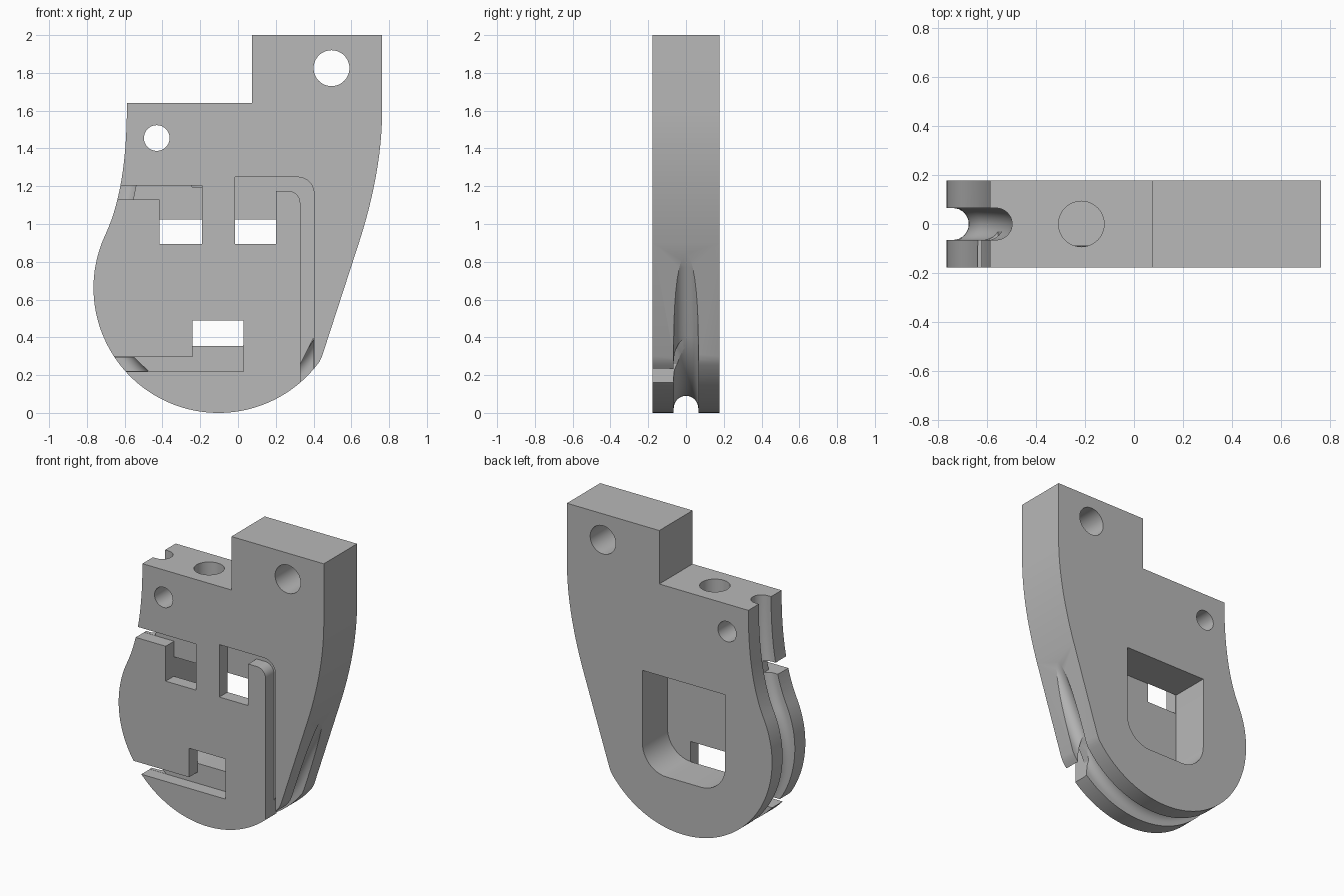
import bpy
import bmesh
from math import sin, cos, pi, radians
from mathutils import Vector

cube = bpy.data.objects.get("Cube")
if cube:
    bpy.data.objects.remove(cube, do_unlink=True)

grey = bpy.data.materials.new("plain grey")
grey.use_nodes = True
grey.diffuse_color = (0.48, 0.48, 0.48, 1)
grey.node_tree.nodes["Principled BSDF"].inputs["Base Color"].default_value = (0.48, 0.48, 0.48, 1)

HALF = 0.177            # half thickness of the plate
FLOOR = -0.088          # floor of the front channels
CX, CZ = -0.103, 0.662  # centre of the round lower end


def arc(x, z, r, a0, a1, n):
    angles = [radians(a0 + (a1 - a0) * i / n) for i in range(n + 1)]
    return [(x + r * cos(a), z + r * sin(a)) for a in angles]


def bezier(a, b, c, d, n=16):
    a, b, c, d = map(Vector, (a, b, c, d))
    ts = [i / n for i in range(n + 1)]
    return [tuple(a * (1 - t)**3 + b * 3 * t * (1 - t)**2 + c * 3 * t * t * (1 - t) + d * t**3)
            for t in ts]


def finish(name, bm):
    bmesh.ops.recalc_face_normals(bm, faces=bm.faces)
    mesh = bpy.data.meshes.new(name)
    bm.to_mesh(mesh)
    bm.free()
    obj = bpy.data.objects.new(name, mesh)
    bpy.context.collection.objects.link(obj)
    mesh.materials.append(grey)
    return obj


def prism(name, points, y0, y1):
    """Extrude an (x, z) outline from y0 to y1."""
    bm = bmesh.new()
    face = bm.faces.new([bm.verts.new((x, y0, z)) for x, z in points])
    out = bmesh.ops.extrude_face_region(bm, geom=[face])["geom"]
    moved = [v for v in out if isinstance(v, bmesh.types.BMVert)]
    bmesh.ops.translate(bm, verts=moved, vec=(0, y1 - y0, 0))
    return finish(name, bm)


def sweep_groove(name, path, r, reach):
    """Sweep a U section, round on the inner side, along an (x, z) path."""
    bm = bmesh.new()
    rings = []
    for i, p in enumerate(path):
        a, b = Vector(path[max(i - 1, 0)]), Vector(path[min(i + 1, len(path) - 1)])
        t = (b - a).normalized()
        inward = Vector((-t.y, t.x))
        section = [(-reach, -r)] + arc(0, 0, r, -90, 90, 16) + [(-reach, r)]
        rings.append([bm.verts.new((p[0] + inward.x * u, v, p[1] + inward.y * u))
                      for u, v in section])
    n = len(rings[0])
    for lo, hi in zip(rings, rings[1:]):
        for j in range(n):
            k = (j + 1) % n
            bm.faces.new((lo[j], lo[k], hi[k], hi[j]))
    bm.faces.new(rings[0])
    bm.faces.new(rings[-1])
    return finish(name, bm)


# Plate outline: stepped top, curved flanks, round lower end
outline = [(0.075, 1.64), (0.075, 2.0), (0.763, 2.0)]
outline += bezier((0.763, 1.6), (0.763, 1.35), (0.705, 1.1), (0.64, 0.9))
outline += [(0.445, 0.3)]
outline += arc(CX, CZ, 0.662, -36, -205, 80)
outline += bezier(outline[-1], (-0.61, 1.14), (-0.588, 1.4), (-0.588, 1.64))[1:]
plate = prism("plate", outline, -HALF, HALF)

cutters = []

# Cable groove around the edge, leaving straight through the slanted flank
ring = arc(CX, CZ, 0.637, 155, 334, 80)
lead_in = bezier((-0.563, 1.64), (-0.563, 1.4), (-0.588, 1.14), ring[0])[:-1]
end = ring[-1]
exit_dir = (sin(radians(26)), cos(radians(26)))
lead_out = [(end[0] + exit_dir[0] * d, end[1] + exit_dir[1] * d) for d in (0.2, 0.4, 0.65)]
cutters.append(sweep_groove("groove_cutter", [(-0.563, 1.75)] + lead_in + ring + lead_out,
                            0.065, 0.14))

# Back pocket with rounded lower corners
R = 0.18
pocket = [(-0.416, 1.025)]
pocket += arc(-0.416 + R, 0.355 + R, R, 180, 270, 12)
pocket += arc(0.201 - R, 0.355 + R, R, 270, 360, 12)
pocket += [(0.201, 1.025)]
cutters.append(prism("pocket_cutter", pocket, -0.09, 0.4))

# Front windows, each joined to its channel
upper = [(-0.9, 1.13), (-0.415, 1.13), (-0.415, 0.895), (-0.19, 0.895),
         (-0.19, 1.205), (-0.9, 1.205)]
lower = [(-0.9, 0.22), (0.03, 0.22), (0.03, 0.49), (-0.24, 0.49),
         (-0.24, 0.295), (-0.9, 0.295)]
hooked = [(-0.015, 0.895), (0.2, 0.895), (0.2, 1.175)]
hooked += arc(0.265, 1.11, 0.065, 90, 0, 8)
hooked += [(0.33, -0.1), (0.402, -0.1)]
hooked += arc(0.317, 1.163, 0.085, 0, 90, 10)
hooked += [(-0.015, 1.248)]
for points in (upper, lower, hooked):
    cutters.append(prism("channel_cutter", points, -0.4, FLOOR))

# Deeper ends where the channels meet the groove
meetings = ([(-0.9, 1.131), (-0.555, 1.131), (-0.54, 1.204), (-0.9, 1.204)],
            [(-0.9, 0.221), (-0.475, 0.221), (-0.55, 0.294), (-0.9, 0.294)],
            [(0.331, -0.05), (0.401, -0.05), (0.401, 0.40), (0.331, 0.26)])
for points in meetings:
    cutters.append(prism("channel_end_cutter", points, -0.3, -0.012))

# Cross holes and the blind hole in the lower step
for x, z, r in ((0.495, 1.825, 0.095), (-0.43, 1.455, 0.068)):
    cutters.append(prism("hole_cutter", arc(x, z, r, 0, 352.5, 47), -0.4, 0.4))
bore = prism("bore_cutter", arc(0, 0, 0.093, 0, 352.5, 47), 0, 0.6)
bore.rotation_euler.x = pi / 2
bore.location = (-0.215, 0, 1.195)
cutters.append(bore)
bpy.context.view_layer.update()

# Cut everything out of the plate
bpy.ops.object.select_all(action="DESELECT")
plate.select_set(True)
bpy.context.view_layer.objects.active = plate
for cutter in cutters:
    cutter.hide_render = True
    mod = plate.modifiers.new("cut", "BOOLEAN")
    mod.operation = "DIFFERENCE"
    mod.solver = "EXACT"
    mod.object = cutter
    bpy.ops.object.modifier_apply(modifier=mod.name)
    bpy.data.objects.remove(cutter, do_unlink=True)

bpy.ops.object.shade_smooth_by_angle(angle=radians(25))
